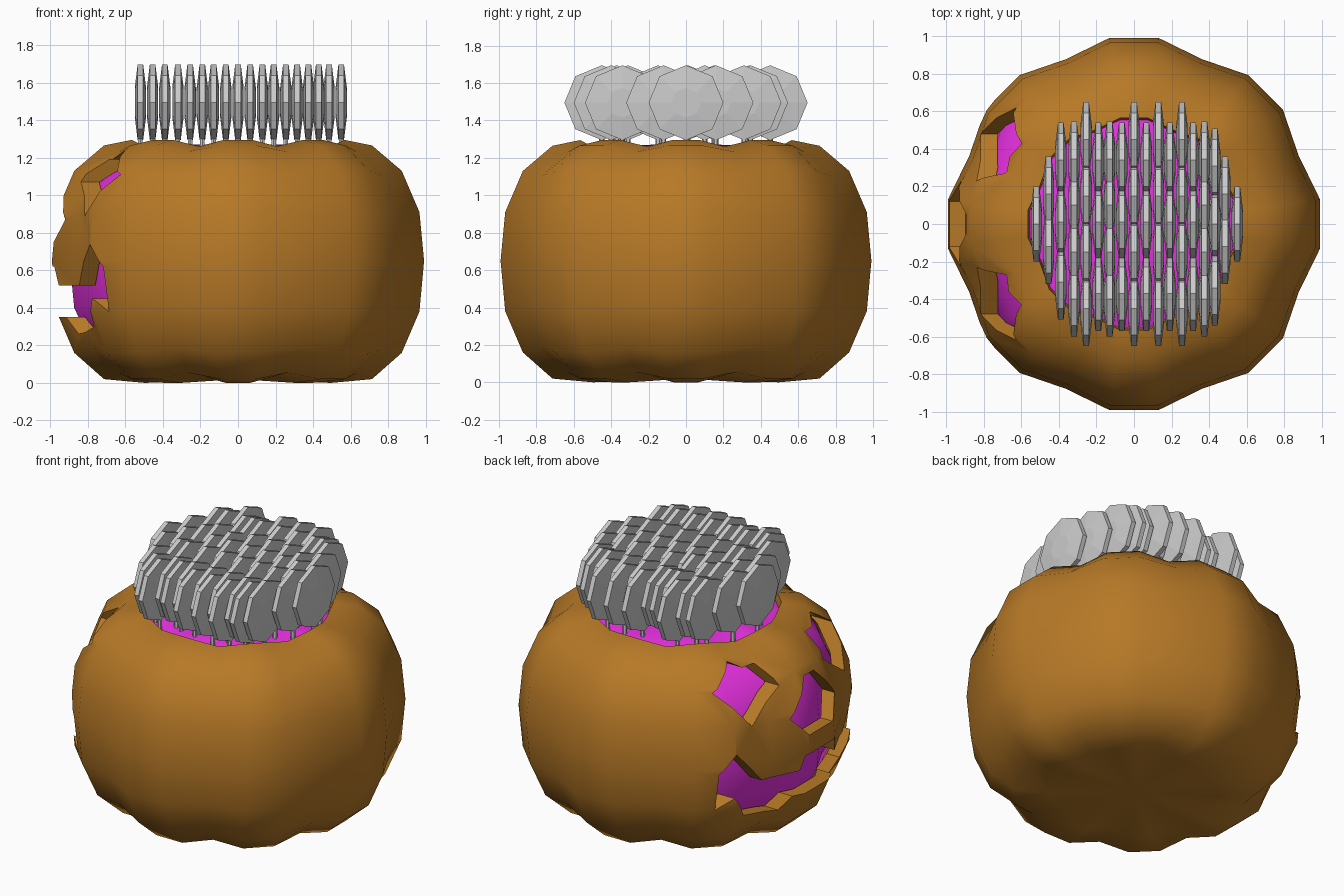
import bpy, bmesh
from math import cos, sin, radians, pi

if "Cube" in bpy.data.objects:
    bpy.data.objects.remove(bpy.data.objects["Cube"])


def material(name, color):
    m = bpy.data.materials.new(name)
    m.diffuse_color = (*color, 1)
    m.use_nodes = True
    m.node_tree.nodes["Principled BSDF"].inputs["Base Color"].default_value = m.diffuse_color
    return m


def make_object(name, bm, mat=None):
    bmesh.ops.recalc_face_normals(bm, faces=bm.faces)
    me = bpy.data.meshes.new(name)
    bm.to_mesh(me)
    bm.free()
    ob = bpy.data.objects.new(name, me)
    bpy.context.collection.objects.link(ob)
    if mat:
        me.materials.append(mat)
    return ob


def smooth(ob, angle):
    bpy.ops.object.select_all(action='DESELECT')
    ob.select_set(True)
    bpy.context.view_layer.objects.active = ob
    bpy.ops.object.shade_smooth_by_angle(angle=radians(angle))


def ribbed_body(name, profile, start_z, end_z, mat):
    """24-sided body with 8 lobes; every third column is a groove."""
    bm = bmesh.new()
    rings = []
    for r, z in profile:
        ring = []
        for k in range(24):
            a = radians(7.5 + 15 * k)
            groove = k % 3 == 1
            rr = r * (0.95 if groove else 1)
            zz = z
            if groove:
                zz += 0.035 * (0.65 - z) / 0.65
            ring.append(bm.verts.new((rr * cos(a), rr * sin(a), zz)))
        rings.append(ring)
    for a, b in zip(rings, rings[1:]):
        for k in range(24):
            j = (k + 1) % 24
            bm.faces.new((a[k], a[j], b[j], b[k]))
    for ring, z in ((rings[0], start_z), (rings[-1], end_z)):
        pole = bm.verts.new((0, 0, z))
        for k in range(24):
            bm.faces.new((ring[k], ring[(k + 1) % 24], pole))
    return make_object(name, bm, mat)


orange = material("pumpkin_orange", (0.47, 0.19, 0.02))
magenta = material("glow_magenta", (0.8, 0.03, 0.75))

# Hollow pumpkin shell: outer wall up, over the rim, inner wall down
outer = [(0.5, 0.0), (0.72, 0.02), (0.88, 0.16), (0.975, 0.38), (1.0, 0.65),
         (0.975, 0.91), (0.88, 1.13), (0.72, 1.265), (0.57, 1.295)]
inner = [(0.56, 1.24), (0.67, 1.2), (0.81, 1.08), (0.89, 0.89), (0.915, 0.65),
         (0.89, 0.4), (0.81, 0.22), (0.67, 0.09), (0.45, 0.07)]
pumpkin = ribbed_body("pumpkin_shell", outer + inner, 0.02, 0.08, orange)

# Glowing filling just inside the shell
fill = [(0.45, 0.075), (0.66, 0.1), (0.8, 0.225), (0.88, 0.4), (0.905, 0.65),
        (0.88, 0.89), (0.8, 1.075), (0.66, 1.19), (0.555, 1.24), (0.4, 1.265)]
filling = ribbed_body("glow_filling", fill, 0.09, 1.275, magenta)
smooth(filling, 40)

# Carved face on the -x side, outlines in (y, z)
eye = [(0.62, 1.11), (0.48, 0.89), (0.23, 1.07), (0.27, 1.19), (0.36, 1.19), (0.43, 1.24)]
nose = [(0.05, 1.08), (0.23, 0.87), (0.12, 0.74)]
mouth = [(0.15, 0.62), (0.18, 0.52), (0.42, 0.52), (0.6, 0.74), (0.68, 0.62),
         (0.68, 0.38), (0.6, 0.45), (0.5, 0.3), (0.25, 0.26), (0.2, 0.35)]


def mirrored(pts):
    return [(-y, z) for y, z in reversed(pts)]


for outline in (eye, mirrored(eye), nose + mirrored(nose), mouth + mirrored(mouth)):
    bm = bmesh.new()
    face = bm.faces.new([bm.verts.new((-1.3, y, z)) for y, z in outline])
    ext = bmesh.ops.extrude_face_region(bm, geom=[face], use_keep_orig=True)
    moved = [v for v in ext["geom"] if isinstance(v, bmesh.types.BMVert)]
    bmesh.ops.translate(bm, verts=moved, vec=(1.0, 0, 0))
    cutter = make_object("face_cutter", bm, orange)
    cutter.hide_render = True
    mod = pumpkin.modifiers.new("carve", 'BOOLEAN')
    mod.operation = 'DIFFERENCE'
    mod.solver = 'EXACT'
    mod.object = cutter
    bpy.context.view_layer.objects.active = pumpkin
    bpy.ops.object.modifier_apply(modifier=mod.name)
    bpy.data.objects.remove(cutter)
smooth(pumpkin, 40)

# Lollipop: eight-sided disc with slightly raised faces, on a thin stick
bm = bmesh.new()
loops = []
for r, x in ((0.08, -0.03), (0.2, -0.015), (0.2, 0.015), (0.08, 0.03)):
    loops.append([bm.verts.new((x, r * cos(k * pi / 4), 1.495 + r * sin(k * pi / 4)))
                  for k in range(8)])
for a, b in zip(loops, loops[1:]):
    for k in range(8):
        j = (k + 1) % 8
        bm.faces.new((a[k], a[j], b[j], b[k]))
bm.faces.new(loops[0])
bm.faces.new(loops[-1])
stick = bmesh.ops.create_cone(bm, cap_ends=True, segments=6, radius1=0.014,
                              radius2=0.014, depth=0.3)
bmesh.ops.translate(bm, verts=stick["verts"], vec=(0, 0, 1.2))
lolly = make_object("lollipop", bm)

# Staggered bunch of lollipops: columns across x, each with its y positions
four = (0.45, 0.15, -0.15, -0.45)
three = (0.34, 0.01, -0.37)
mid = (0.345, 0.1, -0.15, -0.4)
columns = [(-0.52, (0,)), (-0.455, (0.16, -0.12)), (-0.39, (0.34, 0.01, -0.31)),
           (-0.32, mid), (-0.255, four), (-0.19, three), (-0.13, mid),
           (-0.065, three), (0, four), (0.065, three), (0.13, four), (0.19, three),
           (0.255, four), (0.315, three), (0.375, mid), (0.43, (0.31, 0, -0.34)),
           (0.485, (0.16, -0.12)), (0.55, (0,))]
first = True
for x, ys in columns:
    for y in ys:
        ob = lolly if first else bpy.data.objects.new("lollipop", lolly.data)
        if not first:
            bpy.context.collection.objects.link(ob)
        first = False
        ob.location = (x, y, 0)
